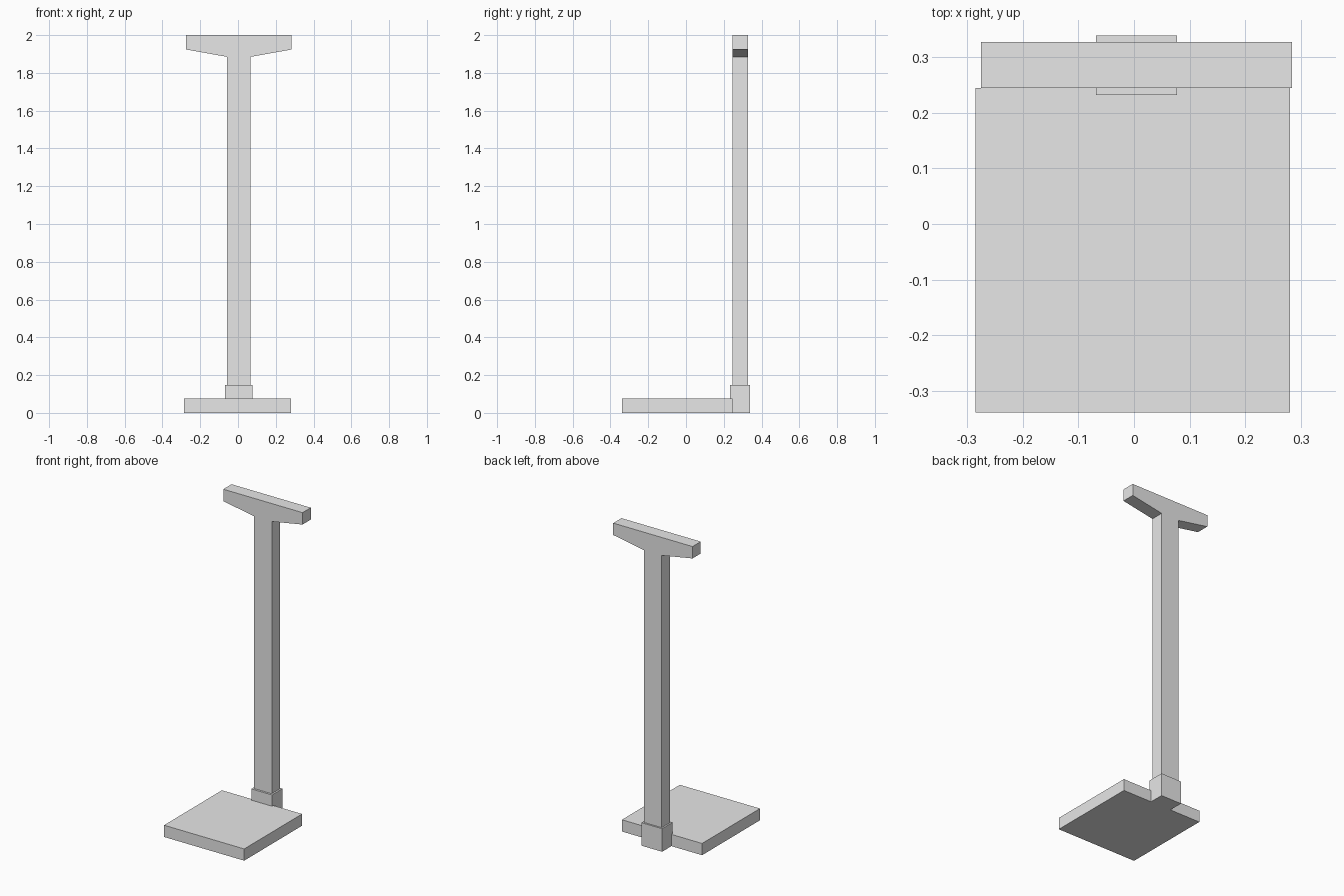
import bpy
import bmesh

cube = bpy.data.objects.get("Cube")
if cube:
    bpy.data.objects.remove(cube, do_unlink=True)

# Single plain grey finish
grey = bpy.data.materials.new("light_grey")
grey.use_nodes = True
colour = (0.8, 0.8, 0.8, 1.0)
grey.diffuse_color = colour
for node in grey.node_tree.nodes:
    if node.type == 'BSDF_PRINCIPLED':
        node.inputs["Base Color"].default_value = colour


def prism(name, profile, y_front, y_back):
    """Extrude an x-z profile from front to back."""
    bm = bmesh.new()
    face = bm.faces.new([bm.verts.new((x, y_front, z)) for x, z in profile])
    extruded = bmesh.ops.extrude_face_region(bm, geom=[face])
    verts = [g for g in extruded["geom"] if isinstance(g, bmesh.types.BMVert)]
    bmesh.ops.translate(bm, verts=verts, vec=(0, y_back - y_front, 0))
    bmesh.ops.recalc_face_normals(bm, faces=bm.faces)
    mesh = bpy.data.meshes.new(name)
    bm.to_mesh(mesh)
    bm.free()
    mesh.materials.append(grey)
    obj = bpy.data.objects.new(name, mesh)
    bpy.context.collection.objects.link(obj)
    return obj


def box_profile(x0, x1, z0, z1):
    return [(x0, z0), (x1, z0), (x1, z1), (x0, z1)]


# Flat standing plate
prism("base_plate", box_profile(-0.285, 0.281, 0, 0.075), -0.339, 0.245)

# Square collar at the foot of the post
axis = 0.0045
prism("post_collar", box_profile(axis - 0.073, axis + 0.073, 0, 0.147), 0.232, 0.339)

# Post and tapered crossbar in one T-shaped piece
half = [(0.0625, 0.075), (0.0625, 1.885), (0.28, 1.924), (0.28, 2.0)]
right_half = [(axis + x, z) for x, z in half]
left_half = [(axis - x, z) for x, z in reversed(half)]
prism("post_and_crossbar", right_half + left_half, 0.245, 0.328)
